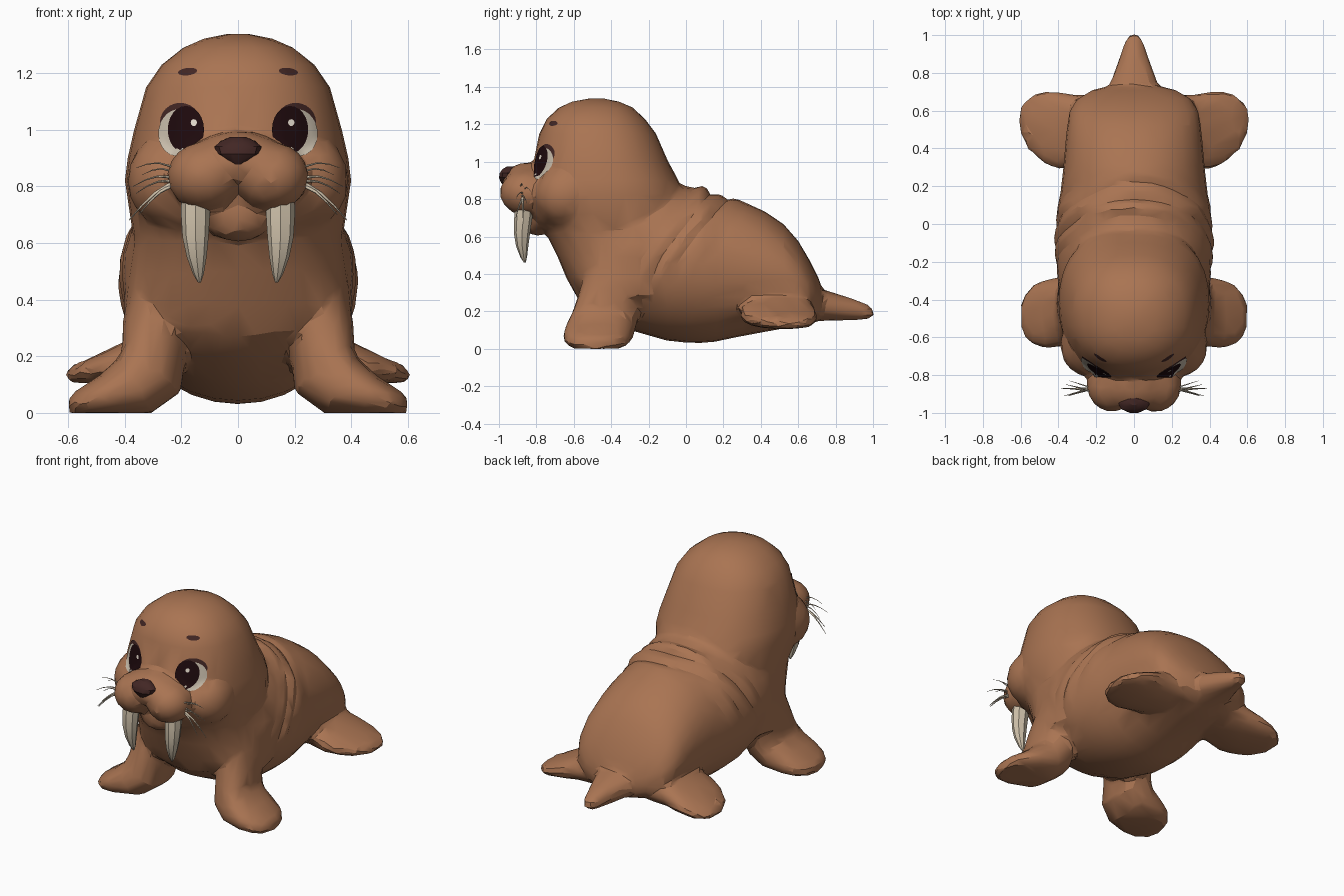
import bpy, bmesh, math
from math import sin, cos, pi, exp
from mathutils import Vector as V
from mathutils.bvhtree import BVHTree

if "Cube" in bpy.data.objects:
    bpy.data.objects.remove(bpy.data.objects["Cube"])


def mat(name, rgb):
    m = bpy.data.materials.new(name)
    m.diffuse_color = (*rgb, 1)
    m.use_nodes = True
    m.node_tree.nodes["Principled BSDF"].inputs["Base Color"].default_value = m.diffuse_color
    return m


SKIN = mat("brown skin", (0.40, 0.175, 0.085))
DARK = mat("dark brown", (0.055, 0.02, 0.018))
IRIS = mat("near black", (0.013, 0.003, 0.004))
WHITE = mat("eye white", (0.58, 0.51, 0.41))
IVORY = mat("ivory", (0.62, 0.53, 0.40))
GLINT = mat("eye glint", (0.9, 0.82, 0.7))


def make(name, bm, m):
    bmesh.ops.recalc_face_normals(bm, faces=bm.faces[:])
    me = bpy.data.meshes.new(name)
    bm.to_mesh(me)
    bm.free()
    ob = bpy.data.objects.new(name, me)
    bpy.context.collection.objects.link(ob)
    me.materials.append(m)
    return ob


def smooth(ob, deg=30):
    bpy.ops.object.select_all(action='DESELECT')
    ob.select_set(True)
    bpy.context.view_layer.objects.active = ob
    bpy.ops.object.shade_smooth_by_angle(angle=math.radians(deg))


def loft(bm, rings, n=32, p=2.0):
    """Skin closed super-ellipse rings given as (centre, half axis u, half axis v)."""
    prev = first = None
    pw = lambda t: math.copysign(abs(t) ** (2 / p), t)
    for c, u, v in rings:
        cur = [bm.verts.new(V(c) + V(u) * pw(cos(2 * pi * i / n)) + V(v) * pw(sin(2 * pi * i / n)))
               for i in range(n)]
        if prev:
            for i in range(n):
                j = (i + 1) % n
                bm.faces.new((prev[i], prev[j], cur[j], cur[i]))
        else:
            first = cur
        prev = cur
    bm.faces.new(first)
    bm.faces.new(prev)


def ball(bm, c, r):
    vs = bmesh.ops.create_uvsphere(bm, u_segments=24, v_segments=14, radius=1)['verts']
    for v in vs:
        v.co = V(c) + V(a * b for a, b in zip(v.co, r))


# ---- skin: trunk, head, muzzle, limbs and tail fused together ----
bm = bmesh.new()

# trunk: y, bottom, top, half width
trunk = [(-.64, .38, .56, .14), (-.58, .27, .68, .28), (-.48, .19, .8, .36), (-.3, .10, .88, .405),
         (-.1, .043, .88, .42), (.02, .031, .865, .41), (.08, .031, .87, .407), (.16, .038, .82, .39),
         (.3, .068, .79, .374), (.42, .09, .735, .364), (.52, .108, .668, .354), (.6, .12, .577, .34),
         (.66, .13, .475, .305), (.71, .15, .375, .22), (.737, .19, .29, .1)]
loft(bm, [((0, y, (a + b) / 2), (w, 0, 0), (0, 0, (b - a) / 2)) for y, a, b, w in trunk], p=2.06)

# head and neck: z, front, back, half width
head = [(1.338, -.52, -.44, .04), (1.322, -.61, -.36, .12), (1.29, -.68, -.285, .195), (1.23, -.745, -.22, .27),
        (1.15, -.785, -.16, .325), (1.0, -.815, -.095, .367), (.9, -.83, -.04, .39), (.82, -.83, -.01, .40),
        (.72, -.81, 0, .385), (.62, -.75, .02, .37), (.5, -.69, .02, .388), (.38, -.64, 0, .405),
        (.28, -.58, 0, .40)]
loft(bm, [((0, (a + b) / 2, z), (w, 0, 0), (0, (b - a) / 2, 0)) for z, a, b, w in head], p=2.25)

# muzzle, wide jaw and chin
ball(bm, (0, -.84, .89), (.17, .145, .105))
ball(bm, (0, -.79, .69), (.125, .09, .085))
ball(bm, (0, -.67, .76), (.34, .175, .15))
for s in (-1, 1):
    ball(bm, (s * .115, -.855, .835), (.135, .14, .122))
    # cheek
    ball(bm, (s * .25, -.64, .82), (.14, .165, .16))

for s in (-1, 1):
    # front flipper: x, y, z, half width along y, half thickness, tilt of section
    front = [(.26, -.36, .50, .12, .08, 1.3), (.28, -.38, .40, .16, .11, 1.3), (.295, -.405, .28, .172, .12, 1.2),
             (.305, -.435, .165, .178, .138, .85), (.36, -.46, .10, .185, .115, .5), (.46, -.475, .063, .182, .078, .3),
             (.53, -.48, .042, .16, .056, .2), (.575, -.485, .03, .115, .04, .1), (.598, -.485, .025, .06, .025, .1)]
    loft(bm, [((s * x, y, z), (0, w, 0), (s * t * sin(a), 0, t * cos(a))) for x, y, z, w, t, a in front], p=2.3)
    # hind flipper: flat fan reaching in under the rump
    hind = [(.12, .52, .20, .165, .06), (.22, .505, .20, .178, .085), (.32, .492, .20, .192, .09),
            (.40, .495, .18, .205, .073), (.48, .512, .16, .19, .053), (.54, .53, .145, .15, .04),
            (.585, .545, .135, .10, .028), (.608, .55, .13, .05, .016)]
    loft(bm, [((s * x, y, z), (0, w, 0), (0, 0, t)) for x, y, z, w, t in hind], p=2.3)
    # toes
    for k in range(4):
        a = (k - 1.5) * .42
        ball(bm, (s * (.395 + .15 * cos(a)), -.485 + .16 * sin(a), .045), (.05, .034, .048))
        ball(bm, (s * (.40 + .15 * cos(a)), .53 + .19 * sin(a), .146), (.05, .036, .036))

# tail: y, half width, bottom, top
tail = [(.55, .21, .14, .37), (.68, .148, .15, .33), (.78, .112, .15, .302), (.88, .076, .152, .272),
        (.96, .05, .156, .242), (.99, .034, .165, .222), (1.006, .02, .175, .205)]
loft(bm, [((0, y, (a + b) / 2), (w, 0, 0), (0, 0, (b - a) / 2)) for y, w, a, b in tail], p=2.3)

raw = make("skin_raw", bm, SKIN)
rm = raw.modifiers.new("fuse", 'REMESH')
rm.mode, rm.voxel_size = 'VOXEL', .018
sm = raw.modifiers.new("soften", 'SMOOTH')
sm.factor, sm.iterations = .5, 2
dg = bpy.context.evaluated_depsgraph_get()
body = bpy.data.objects.new("body", bpy.data.meshes.new_from_object(raw.evaluated_get(dg)))
bpy.context.collection.objects.link(body)
bpy.data.objects.remove(raw)

# skin folds slanting across the flanks and nape; soles flattened on the ground
nrm = [v.normal.copy() for v in body.data.vertices]
for v, nv in zip(body.data.vertices, nrm):
    x, y, z = v.co
    t = y - .5 * (z - .8) + .4 * x * x + .014 * sin(13 * z + 5 * x)
    env = exp(-((t - .13) / .15) ** 2) * min(1, max(0, (z - .25) / .25))
    if y > -.25:
        v.co += nv * env * .011 * (abs(sin(t * 30)) * 2 - 1.2) * (.7 + .3 * sin(11 * x + 9 * z))
    v.co.z = max(v.co.z, 0)

dc = body.modifiers.new("facets", 'DECIMATE')
dc.ratio = .06
dg = bpy.context.evaluated_depsgraph_get()
old = body.data
new = bpy.data.meshes.new_from_object(body.evaluated_get(dg))
body.modifiers.clear()
body.data = new
bpy.data.meshes.remove(old)
new.name = "body"
if not new.materials:
    new.materials.append(SKIN)
smooth(body, 22)
tree = BVHTree.FromPolygons([v.co for v in new.vertices], [p.vertices[:] for p in new.polygons])


# ---- painted details laid on the face ----
def patch(name, x, z, rx, rz, lift, m, tilt=0, n=24, rings=6):
    """Thin elliptical plate projected backwards onto the face, tucked behind the muzzle."""
    bm = bmesh.new()

    def hit(px, pz):
        loc = tree.ray_cast(V((px, -1.5, pz)), V((0, 1, 0)))[0]
        return bm.verts.new((px, max(loc.y, -.805) - lift, pz))
    mid, prev = hit(x, z), None
    for k in range(1, rings + 1):
        f, cur = k / rings, []
        for i in range(n):
            a, b = f * rx * cos(2 * pi * i / n), f * rz * sin(2 * pi * i / n)
            cur.append(hit(x + a * cos(tilt) - b * sin(tilt), z + a * sin(tilt) + b * cos(tilt)))
        for i in range(n):
            j = (i + 1) % n
            bm.faces.new((prev[i], prev[j], cur[j], cur[i]) if prev else (mid, cur[j], cur[i]))
        prev = cur
    ob = make(name, bm, m)
    if ob.data.polygons[0].normal.y > 0:
        ob.data.flip_normals()
    smooth(ob, 60)


for s, side in ((-1, "left"), (1, "right")):
    patch(side + "_eyelid", s * .204, 1.025, .072, .070, .004, DARK)
    patch(side + "_eye_white", s * .212, .99, .069, .083, .006, WHITE, tilt=s * .15)
    patch(side + "_iris", s * .184, 1.0, .064, .084, .0085, IRIS)
    patch(side + "_glint", s * .172 + .016, 1.025, .011, .012, .011, GLINT)
    patch(side + "_brow", s * .178, 1.205, .034, .013, .004, DARK, tilt=-s * .12)

    # tusk: z, x, y, half width
    bm = bmesh.new()
    tusk = [(.76, .15, -.865, .05), (.70, .15, -.87, .051), (.62, .15, -.877, .046),
            (.55, .146, -.876, .035), (.49, .14, -.868, .019), (.46, .136, -.862, .005)]
    loft(bm, [((s * x, y, z), (r, 0, 0), (0, r * .95, 0)) for z, x, y, r in tusk], n=8)
    smooth(make(side + "_tusk", bm, IVORY), 30)

    # whiskers: root z, tip x, y, z, thickness
    cu = bpy.data.curves.new(side + "_whiskers", 'CURVE')
    cu.dimensions, cu.bevel_depth, cu.bevel_resolution = '3D', .006, 0
    for k, (z0, x1, y1, z1, th) in enumerate([(.86, .36, -.87, .865, .8), (.845, .34, -.83, .84, .8),
                                              (.83, .37, -.91, .80, 1), (.82, .36, -.85, .775, 1),
                                              (.83, .385, -.87, .68, 1.7), (.82, .35, -.91, .70, 1.5)]):
        root = V((s * .20, -.875 + .012 * (k % 3 - 1), z0 - .01))
        tip = V((s * x1, y1, z1))
        sp = cu.splines.new('POLY')
        sp.points.add(4)
        for i, pt in enumerate(sp.points):
            f = i / 4
            c = root.lerp(tip, f) + V((0, 0, .025 * sin(pi * f)))
            pt.co = (*c, 1)
            pt.radius = th * (1 - .85 * f)
    cu.materials.append(IVORY)
    bpy.context.collection.objects.link(bpy.data.objects.new(side + "_whiskers", cu))

# nose: wide above, narrowing to the lip
bm = bmesh.new()
nose = [(.872, .018, .02), (.89, .04, .035), (.915, .074, .045), (.94, .083, .045), (.96, .06, .038), (.974, .028, .02)]
loft(bm, [((0, -.957 + max(0, z - .93) * .4, z), (w, 0, 0), (0, d, 0)) for z, w, d in nose], n=10)
smooth(make("nose", bm, DARK), 28)
